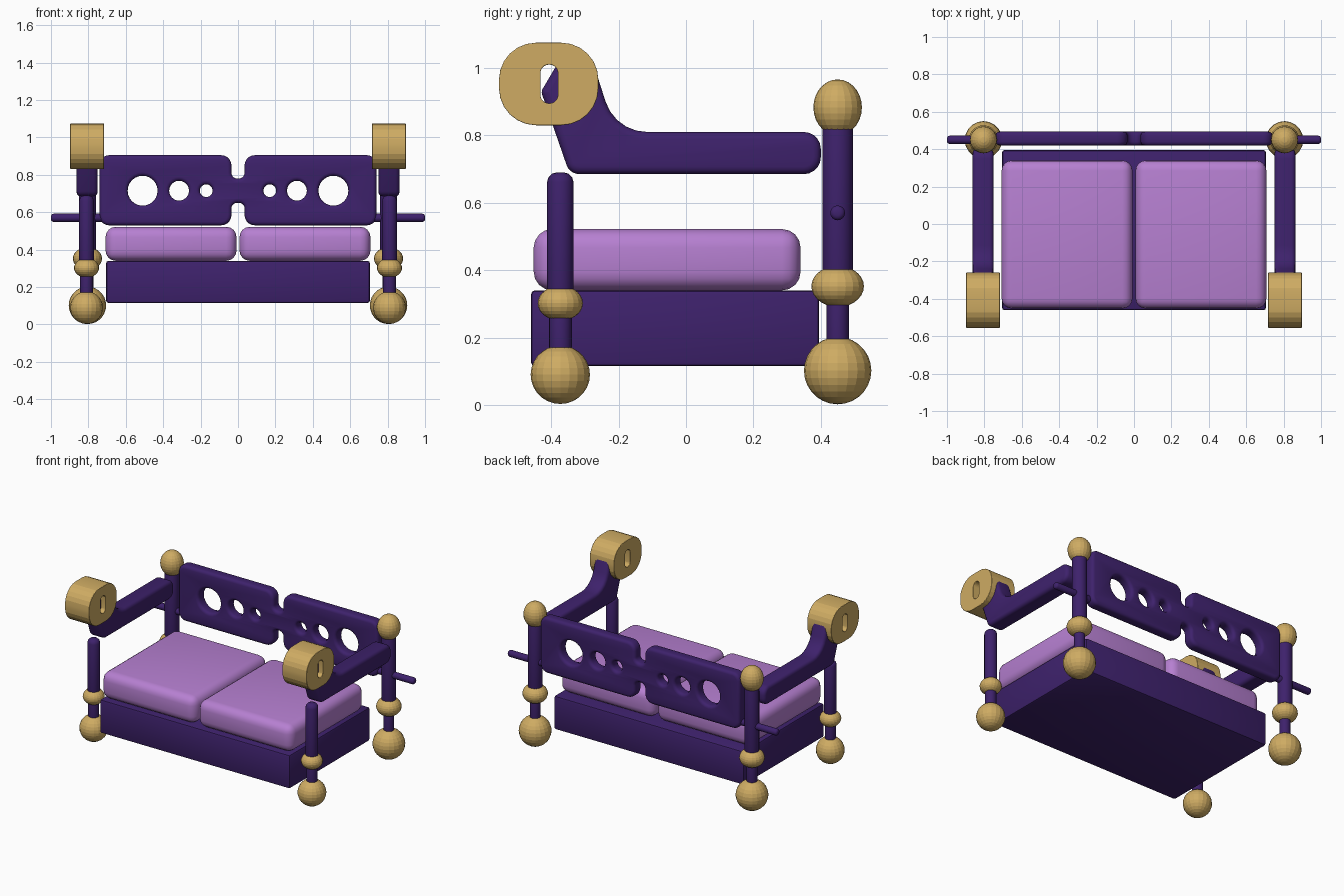
import bpy, bmesh, math
from mathutils import Vector, Matrix, Euler

if "Cube" in bpy.data.objects:
    bpy.data.objects.remove(bpy.data.objects["Cube"])


def material(name, rgb):
    m = bpy.data.materials.new(name)
    m.use_nodes = True
    m.diffuse_color = (*rgb, 1)
    m.node_tree.nodes["Principled BSDF"].inputs["Base Color"].default_value = (*rgb, 1)
    return m


PURPLE = material("dark purple frame", (0.048, 0.0155, 0.15))
LILAC = material("lilac cushion", (0.47, 0.215, 0.64))
GOLD = material("gold trim", (0.62, 0.41, 0.125))


def add(name, mesh, mat, angle=35):
    mesh.materials.clear()
    mesh.materials.append(mat)
    mesh.shade_smooth()
    mesh.set_sharp_from_angle(angle=math.radians(angle))
    ob = bpy.data.objects.new(name, mesh)
    bpy.context.collection.objects.link(ob)
    return ob


def from_bmesh(name, bm, mat, angle=35):
    mesh = bpy.data.meshes.new(name)
    bm.to_mesh(mesh)
    bm.free()
    return add(name, mesh, mat, angle)


def round_edges(bm, width, segments):
    edges = [e for e in bm.edges if e.calc_face_angle(0) > 0.8]
    bmesh.ops.bevel(bm, geom=edges, offset=width, segments=segments,
                    profile=0.5, affect='EDGES', clamp_overlap=True)


def box(name, low, high, mat, width, segments=3):
    low, high = Vector(low), Vector(high)
    bm = bmesh.new()
    bmesh.ops.create_cube(bm, size=1)
    bmesh.ops.scale(bm, vec=high - low, verts=bm.verts)
    bmesh.ops.translate(bm, vec=(low + high) / 2, verts=bm.verts)
    round_edges(bm, width, segments)
    return from_bmesh(name, bm, mat)


def rod(name, start, end, radius, mat, width):
    start, end = Vector(start), Vector(end)
    axis = end - start
    turn = axis.to_track_quat('Z', 'Y').to_matrix().to_4x4()
    bm = bmesh.new()
    bmesh.ops.create_cone(bm, cap_ends=True, segments=16, radius1=radius,
                          radius2=radius, depth=axis.length)
    round_edges(bm, width, 3)
    bm.transform(Matrix.Translation((start + end) / 2) @ turn)
    return from_bmesh(name, bm, mat)


def ball(name, centre, radius, half_height):
    bm = bmesh.new()
    bmesh.ops.create_uvsphere(bm, u_segments=20, v_segments=14, radius=1)
    bmesh.ops.scale(bm, vec=(radius, radius, half_height), verts=bm.verts)
    bmesh.ops.translate(bm, vec=centre, verts=bm.verts)
    return from_bmesh(name, bm, GOLD, 10)


def fillet(corners, steps=5):
    """Round every (x, y, radius) corner of a closed outline."""
    out = []
    for i, (x, y, r) in enumerate(corners):
        p = Vector((x, y))
        a = (Vector(corners[i - 1][:2]) - p).normalized()
        b = (Vector(corners[(i + 1) % len(corners)][:2]) - p).normalized()
        half = a.angle(b) / 2
        centre = p + (a + b).normalized() * r / math.sin(half)
        reach = r / math.tan(half)
        u, v = p + a * reach - centre, p + b * reach - centre
        sweep = u.angle(v)
        for k in range(steps + 1):
            t = k / steps
            w = (u * math.sin((1 - t) * sweep) + v * math.sin(t * sweep)) / math.sin(sweep)
            out.append(centre + w)
    return out


def circle(x, y, r, n=24):
    return [Vector((x + r * math.cos(k * math.tau / n), y + r * math.sin(k * math.tau / n)))
            for k in range(n)]


def plate(name, outlines, half_depth, soft, place, mat, angle=35):
    """Extruded outline with holes and softened rims."""
    cu = bpy.data.curves.new(name + "_outline", 'CURVE')
    cu.dimensions = '2D'
    cu.fill_mode = 'BOTH'
    cu.extrude = half_depth - soft
    cu.bevel_depth = soft
    cu.bevel_resolution = 2
    cu.offset = -soft
    for pts in outlines:
        sp = cu.splines.new('POLY')
        sp.points.add(len(pts) - 1)
        for q, p in zip(sp.points, pts):
            q.co = (p.x, p.y, 0, 1)
        sp.use_cyclic_u = True
    temp = bpy.data.objects.new(name + "_outline", cu)
    bpy.context.collection.objects.link(temp)
    graph = bpy.context.evaluated_depsgraph_get()
    mesh = bpy.data.meshes.new_from_object(temp.evaluated_get(graph))
    bpy.data.objects.remove(temp)
    bm = bmesh.new()
    bm.from_mesh(mesh)
    bmesh.ops.remove_doubles(bm, verts=bm.verts, dist=0.0001)
    bmesh.ops.recalc_face_normals(bm, faces=bm.faces)
    bm.transform(place)
    return from_bmesh(name, bm, mat, angle)


def upright(location, turn=0):
    return Matrix.Translation(location) @ Euler((math.pi / 2, 0, turn)).to_matrix().to_4x4()


# Seat base
box("seat_base", (-0.705, -0.46, 0.115), (0.705, 0.395, 0.34), PURPLE, 0.012, 2)

# Backrest: two pierced panels joined by a narrow neck
half = [(0.035, 0.65, 0.03), (0.035, 0.53, 0.055), (0.74, 0.53, 0.05),
        (0.74, 0.905, 0.05), (0.035, 0.905, 0.055), (0.035, 0.78, 0.03)]
outline = fillet(half + [(-x, z, r) for x, z, r in reversed(half)])
holes = [circle(s * x, 0.715, r) for s in (-1, 1)
         for x, r in ((0.51, 0.08), (0.315, 0.053), (0.17, 0.034))]
plate("backrest", [outline] + holes, 0.037, 0.02, upright((0, 0.457, 0)), PURPLE)

arm = fillet([(0.40, 0.685, 0.05), (0.40, 0.81, 0.05), (-0.21, 0.81, 0.13),
              (-0.28, 1.03, 0.02), (-0.38, 1.015, 0.02), (-0.43, 0.93, 0.02),
              (-0.345, 0.685, 0.04)])
scroll = fillet([(-0.555, 0.83, 0.11), (-0.26, 0.83, 0.11),
                 (-0.26, 1.075, 0.11), (-0.555, 1.075, 0.11)], 6)
slot = fillet([(-0.432, 0.895, 0.025), (-0.38, 0.895, 0.025),
               (-0.38, 1.01, 0.025), (-0.432, 1.01, 0.025)])

for s, side in ((1, "left"), (-1, "right")):
    # Cushion
    inner, outer = sorted((s * 0.008, s * 0.708))
    box(side + "_cushion", (inner, -0.452, 0.34), (outer, 0.34, 0.522), LILAC, 0.055, 4)

    # Armrest with its pierced scroll block
    side_place = upright((s * 0.807, 0, 0), math.pi / 2)
    plate(side + "_armrest", [arm], 0.056, 0.022, side_place, PURPLE)
    plate(side + "_arm_scroll", [scroll, slot], 0.09, 0.003, side_place, GOLD, 12)

    # Back post
    x, y = s * 0.805, 0.45
    rod(side + "_back_post", (x, y, 0.36), (x, y, 0.87), 0.045, PURPLE, 0.01)
    rod(side + "_back_leg", (x, y, 0.12), (x, y, 0.36), 0.033, PURPLE, 0.005)
    ball(side + "_back_foot", (x, y, 0.102), 0.1, 0.1)
    ball(side + "_back_collar", (x, y, 0.352), 0.078, 0.061)
    ball(side + "_back_finial", (x, y, 0.883), 0.072, 0.083)

    # Front post
    x, y = s * 0.81, -0.373
    rod(side + "_front_post", (x, y, 0.3), (x, y, 0.69), 0.039, PURPLE, 0.028)
    rod(side + "_front_leg", (x, y, 0.1), (x, y, 0.31), 0.034, PURPLE, 0.005)
    ball(side + "_front_foot", (x, y, 0.09), 0.088, 0.087)
    ball(side + "_front_collar", (x, y, 0.302), 0.067, 0.052)

    # Side peg through the back post
    rod(side + "_peg", (s * 0.7, 0.45, 0.57), (s, 0.45, 0.57), 0.022, PURPLE, 0.014)
